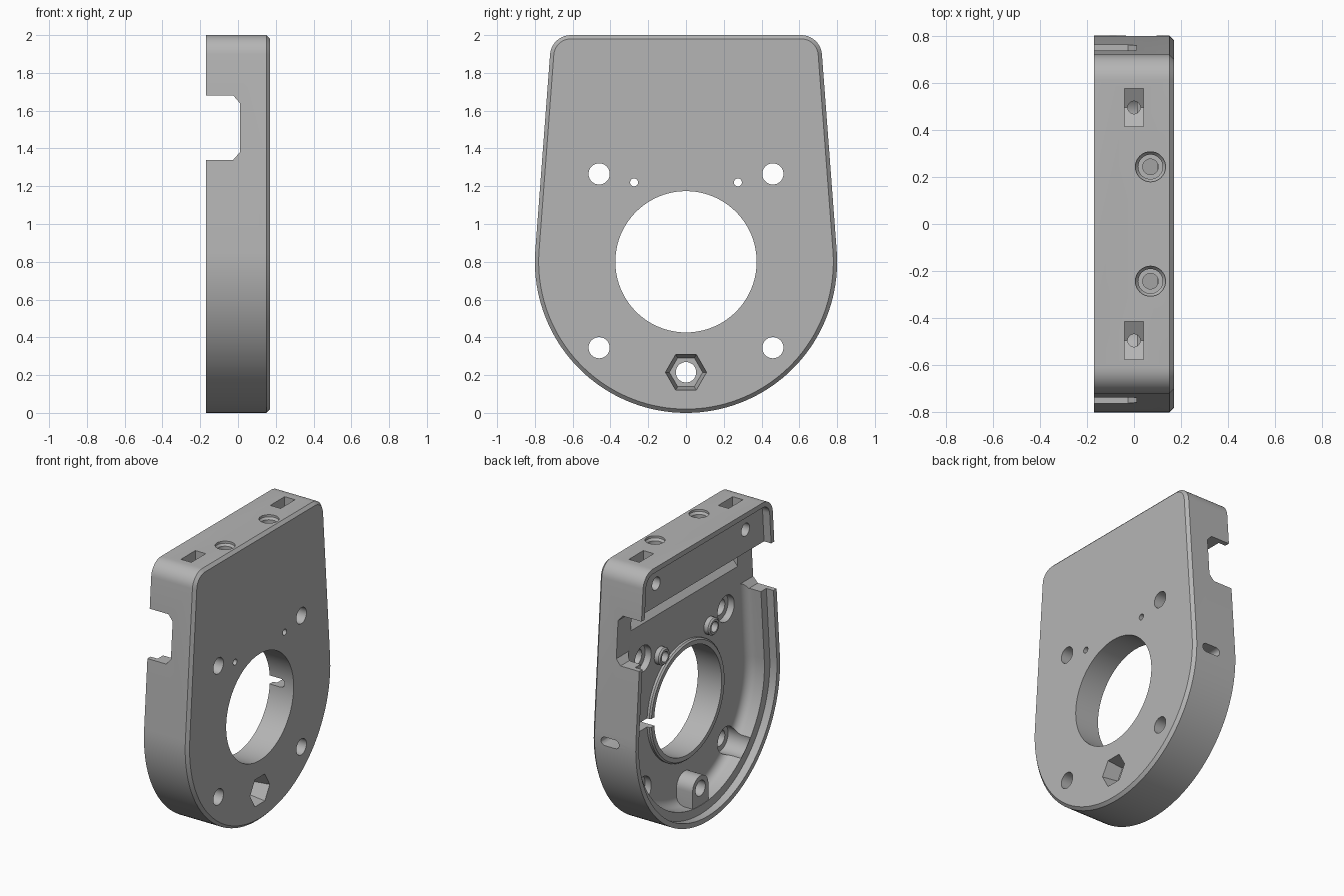
import bpy, bmesh, math
from math import sin, cos, pi

if "Cube" in bpy.data.objects:
    bpy.data.objects.remove(bpy.data.objects["Cube"], do_unlink=True)

grey = bpy.data.materials.new("plain grey")
grey.use_nodes = True
grey.diffuse_color = (0.46, 0.46, 0.46, 1)
grey.node_tree.nodes["Principled BSDF"].inputs["Base Color"].default_value = (0.46, 0.46, 0.46, 1)

TAPER = math.radians(4.3)      # lean of the straight sides
MID = 0.8                      # height of the round lower end's centre


def loft(name, loops):
    """Closed solid through loops that share a point count."""
    bm = bmesh.new()
    rings = [[bm.verts.new(p) for p in loop] for loop in loops]
    n = len(rings[0])
    for a, b in zip(rings, rings[1:]):
        for i in range(n):
            j = (i + 1) % n
            bm.faces.new((a[i], a[j], b[j], b[i]))
    bm.faces.new(rings[0])
    bm.faces.new(rings[-1])
    bmesh.ops.recalc_face_normals(bm, faces=bm.faces)
    me = bpy.data.meshes.new(name)
    bm.to_mesh(me)
    bm.free()
    me.materials.append(grey)
    ob = bpy.data.objects.new(name, me)
    bpy.context.collection.objects.link(ob)
    return ob


def outline(x, off, top, r):
    """Arched plate outline in the yz plane, inset by off."""
    R = MID - off
    zc = top - r
    yc = (R - r - (zc - MID) * sin(TAPER)) / cos(TAPER)
    right = [(yc + r * cos(a), zc + r * sin(a))
             for a in (TAPER + (pi / 2 - TAPER) * i / 10 for i in range(11))]
    left = [(-y, z) for y, z in reversed(right)]
    start, span = pi - TAPER, pi + 2 * TAPER
    arc = [(R * cos(start + span * i / 72), MID + R * sin(start + span * i / 72))
           for i in range(73)]
    return [(x, y, z) for y, z in right + left + arc]


def rod_x(name, y, z, stations, n=48, phase=0.0):
    """Turned or polygonal rod along x; stations are (x, radius)."""
    return loft(name, [[(x, y + r * cos(phase + 2 * pi * i / n), z + r * sin(phase + 2 * pi * i / n))
                        for i in range(n)] for x, r in stations])


def rod_z(name, x, y, stations, n=32):
    return loft(name, [[(x + r * cos(2 * pi * i / n), y + r * sin(2 * pi * i / n), z)
                        for i in range(n)] for z, r in stations])


def bar_y(name, profile, y0, y1):
    """Extrude an xz profile along y."""
    return loft(name, [[(x, y, z) for x, z in profile] for y in (y0, y1)])


def bar_x(name, profile, x0, x1):
    """Extrude a yz profile along x."""
    return loft(name, [[(x, y, z) for y, z in profile] for x in (x0, x1)])


# Outer body with a bevelled closed face
body = loft("housing", [outline(-0.17, 0, 2, 0.11), outline(0.15, 0, 2, 0.11),
                        outline(0.17, 0.02, 1.98, 0.09)])


def combine(tool, op="DIFFERENCE"):
    tool.hide_render = True
    m = body.modifiers.new("combine", "BOOLEAN")
    m.object, m.operation, m.solver = tool, op, "EXACT"
    bpy.context.view_layer.objects.active = body
    bpy.ops.object.modifier_apply(modifier=m.name)
    bpy.data.objects.remove(tool, do_unlink=True)


# Lid recess, then the main cavity with a filleted floor
combine(loft("lid_recess", [outline(-0.3, 0.035, 1.965, 0.075), outline(-0.115, 0.035, 1.965, 0.075)]))
fillet = [(0.012 - 0.06 + 0.06 * sin(t), 0.095 + 0.06 * (1 - cos(t)))
          for t in (i * pi / 12 for i in range(7))]
combine(loft("cavity", [outline(-0.3, 0.095, 1.6, 0.02)] +
             [outline(x, off, 1.6, 0.02) for x, off in fillet]))

# Cross channel that opens through both sides
combine(bar_y("cross_channel", [(-0.3, 1.34), (-0.025, 1.34), (0.01, 1.38), (0.01, 1.64),
                                (-0.025, 1.68), (-0.3, 1.68)], -1, 1))
# Ramped pocket under the top bar
combine(bar_y("ramp_pocket", [(-0.02, 1.51), (0.01, 1.51), (0.10, 1.61), (0.10, 1.675),
                              (-0.02, 1.675)], -0.59, 0.59))

# Raised parts on the floor: collar, small posts, nut boss
combine(rod_x("collar", 0, MID, [(0.1, 0.415), (-0.005, 0.415), (-0.015, 0.405)], 96), "UNION")
for s in (-1, 1):
    combine(rod_x("post", s * 0.275, 1.22, [(0.1, 0.06), (-0.02, 0.06), (-0.03, 0.05)]), "UNION")
half = [(0.088 * cos(i * pi / 16), 0.215 + 0.088 * sin(i * pi / 16)) for i in range(17)]
combine(bar_x("nut_boss", half + [(-0.088, 0.05), (0.088, 0.05)], 0.1, -0.112), "UNION")

# Large centre opening
combine(rod_x("centre_hole", 0, MID, [(-0.5, 0.374), (0.5, 0.374)], 96))

# Cable slot from one side into the centre opening
slot = [(0.07 + 0.03 * cos(a), MID + 0.03 * sin(a)) for a in (-pi / 2 + i * pi / 8 for i in range(9))]
slot += [(-0.01 + 0.03 * cos(a), MID + 0.03 * sin(a)) for a in (pi / 2 + i * pi / 8 for i in range(9))]
combine(bar_y("cable_slot", slot, 0.3, 1))

# Hexagonal nut socket and its bolt hole
combine(rod_x("hex_socket", 0, 0.215, [(0.19, 0.113), (0.06, 0.088)], 6))
combine(rod_x("bolt_hole", 0, 0.215, [(-0.5, 0.054), (0.5, 0.054)]))

for s in (-1, 1):
    # Mounting holes with head clearance on the inside
    for z in (0.345, 1.265):
        combine(rod_x("mount_hole", s * 0.46, z, [(-0.114, 0.092), (0.06, 0.092), (0.0601, 0.056), (0.5, 0.056)]))
    # Stepped bore through each small post
    combine(rod_x("post_bore", s * 0.275, 1.22, [(-0.3, 0.036), (0.08, 0.036), (0.0801, 0.021), (0.5, 0.021)]))
    # Nut pocket in the top edge, with its bolt hole and drain hole
    y = s * 0.495
    combine(bar_x("nut_pocket", [(y - 0.08, 2.1), (y + 0.08, 2.1), (y + 0.08, 1.794),
                                 (y, 1.748), (y - 0.08, 1.794)], -0.04, 0.04))
    combine(rod_x("pocket_bolt_hole", y, 1.84, [(-0.3, 0.045), (0.1, 0.045)], 32))
    combine(rod_z("drain_hole", 0, y, [(1.65, 0.027), (1.85, 0.027)]))
    # Countersunk vertical screw hole
    combine(rod_z("top_screw_hole", 0.07, s * 0.243, [(2.05, 0.064), (1.985, 0.064), (1.97, 0.052),
                                                      (1.82, 0.052), (1.8199, 0.033), (1.64, 0.033)]))

# Smooth curved walls, keep edges crisp
bpy.ops.object.select_all(action="DESELECT")
body.select_set(True)
bpy.context.view_layer.objects.active = body
bpy.ops.object.shade_smooth_by_angle(angle=math.radians(25))
